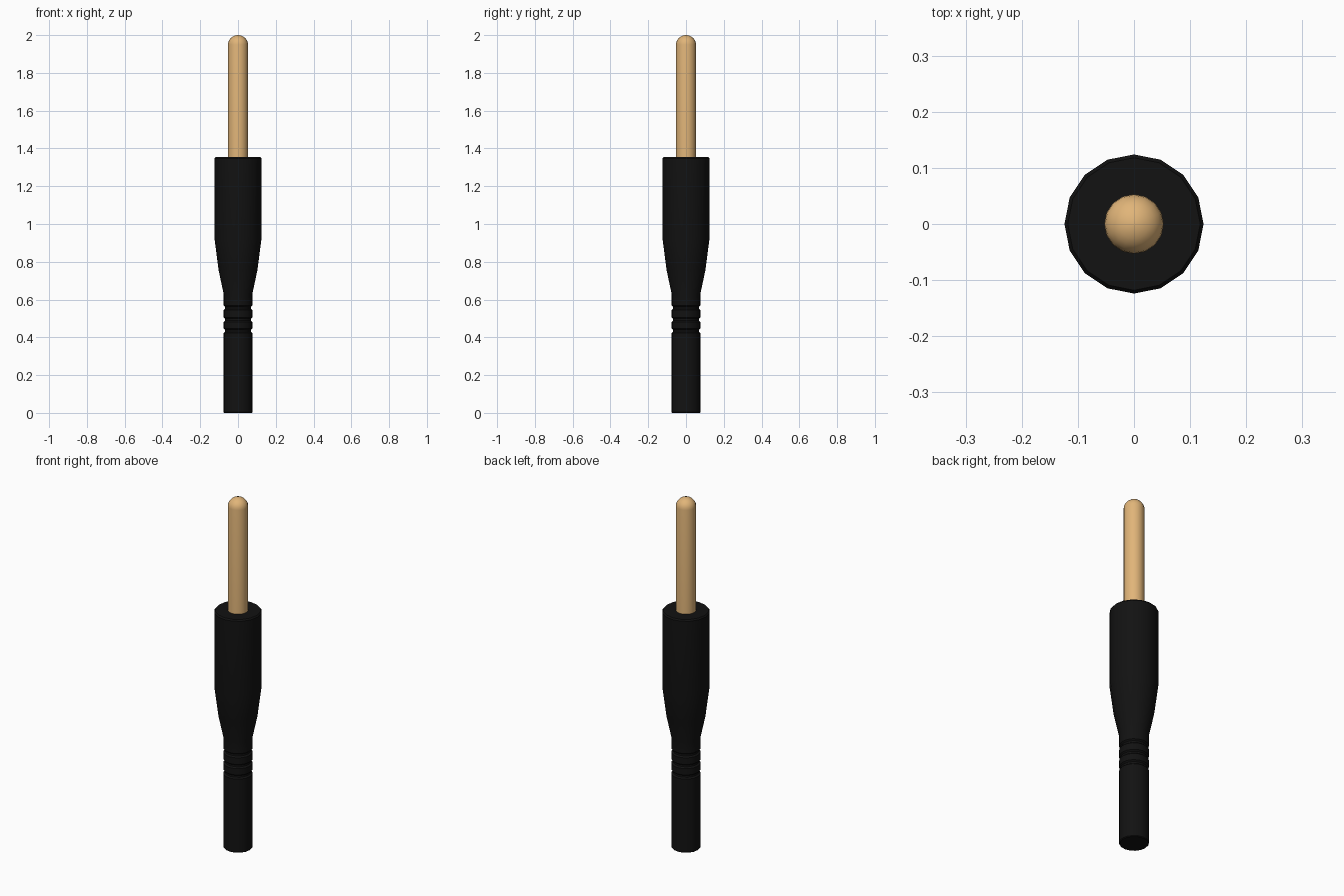
import bpy, bmesh
from math import cos, sin, pi, radians

if "Cube" in bpy.data.objects:
    bpy.data.objects.remove(bpy.data.objects["Cube"])

SIDES = 16


def material(name, color):
    m = bpy.data.materials.new(name)
    m.diffuse_color = color
    m.use_nodes = True
    m.node_tree.nodes["Principled BSDF"].inputs["Base Color"].default_value = m.diffuse_color
    return m


def lathe(name, profile, mat):
    """Turn a (radius, height) profile around z, closing both ends."""
    bm = bmesh.new()
    rings = [[bm.verts.new((r * cos(2 * pi * i / SIDES), r * sin(2 * pi * i / SIDES), z))
              for i in range(SIDES)] for r, z in profile]
    for a, b in zip(rings, rings[1:]):
        for i in range(SIDES):
            j = (i + 1) % SIDES
            bm.faces.new((a[i], a[j], b[j], b[i]))
    bm.faces.new(rings[0][::-1])
    bm.faces.new(rings[-1])
    mesh = bpy.data.meshes.new(name)
    bm.to_mesh(mesh)
    bm.free()
    mesh.materials.append(mat)
    obj = bpy.data.objects.new(name, mesh)
    bpy.context.collection.objects.link(obj)
    bpy.context.view_layer.objects.active = obj
    obj.select_set(True)
    bpy.ops.object.shade_smooth_by_angle(angle=radians(35))
    obj.select_set(False)
    return obj


black = material("black_plastic", (0.006, 0.006, 0.006, 1))
tan = material("tan_wood", (0.75, 0.46, 0.19, 1))

# Handle: straight grip, three grooves, flared collar
R = 0.076
profile = [(R - 0.003, 0), (R, 0.004)]
for z in (0.434, 0.494, 0.556):
    profile += [(R, z - 0.012), (R - 0.008, z - 0.005),
                (R - 0.008, z + 0.005), (R, z + 0.012)]
profile += [(R, 0.63), (0.103, 0.757), (0.124, 0.92), (0.124, 1.347), (0.118, 1.355)]
lathe("handle", profile, black)

# Rod with a rounded tip
r, dome = 0.053, 0.05
rod = [(r, 1.34)]
rod += [(r * cos(t * pi / 12), 2 - dome + dome * sin(t * pi / 12)) for t in range(6)]
rod += [(0.003, 2.0)]
lathe("rod", rod, tan)
